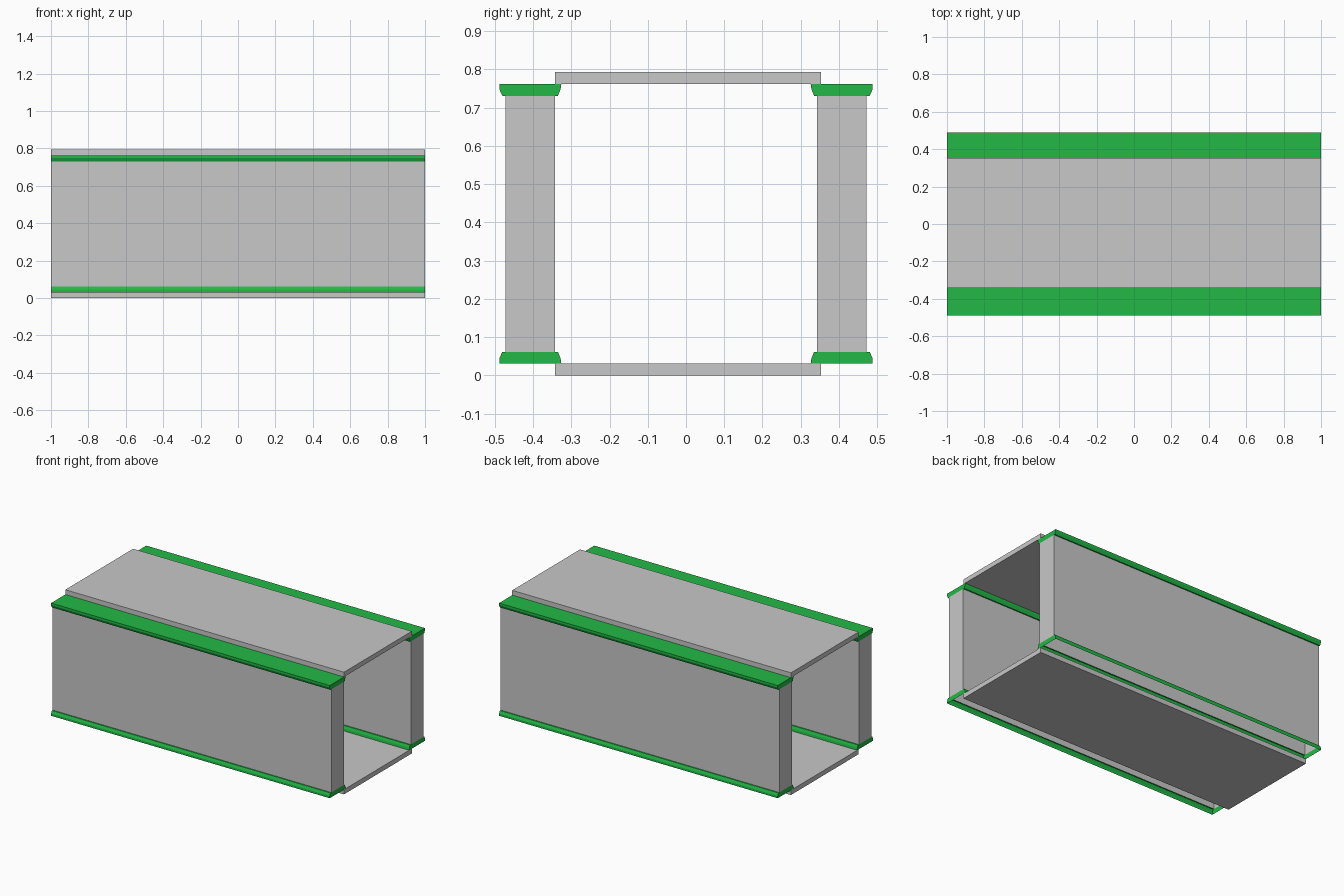
import bpy
import bmesh

cube = bpy.data.objects.get("Cube")
if cube:
    bpy.data.objects.remove(cube, do_unlink=True)

HALF_LENGTH = 1.0


def material(name, color):
    mat = bpy.data.materials.new(name)
    mat.use_nodes = True
    mat.diffuse_color = color
    bsdf = mat.node_tree.nodes["Principled BSDF"]
    bsdf.inputs["Base Color"].default_value = color
    bsdf.inputs["Roughness"].default_value = 0.8
    return mat


grey = material("light grey", (0.58, 0.58, 0.58, 1))
green = material("bright green", (0.016, 0.485, 0.061, 1))


def extrude_profile(name, profile, mat, open_edges=()):
    """Extrude a (y, z) outline along x with end caps; open_edges stay unfaced."""
    bm = bmesh.new()
    near, far = [[bm.verts.new((x, y, z)) for y, z in profile]
                 for x in (-HALF_LENGTH, HALF_LENGTH)]
    bm.faces.new(near)
    bm.faces.new(far)
    count = len(profile)
    for i in range(count):
        if i not in open_edges:
            j = (i + 1) % count
            bm.faces.new((near[i], near[j], far[j], far[i]))
    bmesh.ops.recalc_face_normals(bm, faces=bm.faces)
    mesh = bpy.data.meshes.new(name)
    bm.to_mesh(mesh)
    bm.free()
    mesh.materials.append(mat)
    obj = bpy.data.objects.new(name, mesh)
    bpy.context.collection.objects.link(obj)
    return obj


def rectangle(y0, y1, z0, z1):
    return [(y0, z0), (y0, z1), (y1, z1), (y1, z0)]


# Trim section: distance from the centre plane, and height above its wide face
TRIM = [(0.488, 0), (0.488, 0.014), (0.48, 0.031), (0.472, 0.031),
        (0.343, 0.031), (0.335, 0.031), (0.328, 0.014), (0.326, 0)]
WALL_SLOT, WIDE_FACE = 3, 7

# Hollow side walls and their edge trims
for side, sign in (("front", -1), ("back", 1)):
    wall = rectangle(sign * 0.343, sign * 0.472, 0.062, 0.731)
    extrude_profile(side + "_wall", wall, grey, open_edges=(1, 3))

    upper = [(sign * y, 0.762 - z) for y, z in TRIM]
    extrude_profile(side + "_upper_trim", upper, green, open_edges=(WALL_SLOT,))

    lower = [(sign * y, 0.031 + z) for y, z in TRIM]
    extrude_profile(side + "_lower_trim", lower, green,
                    open_edges=(WALL_SLOT, WIDE_FACE))

# Top and bottom panels
for name, z in (("bottom_panel", 0), ("top_panel", 0.762)):
    extrude_profile(name, rectangle(-0.342, 0.353, z, z + 0.031), grey)
